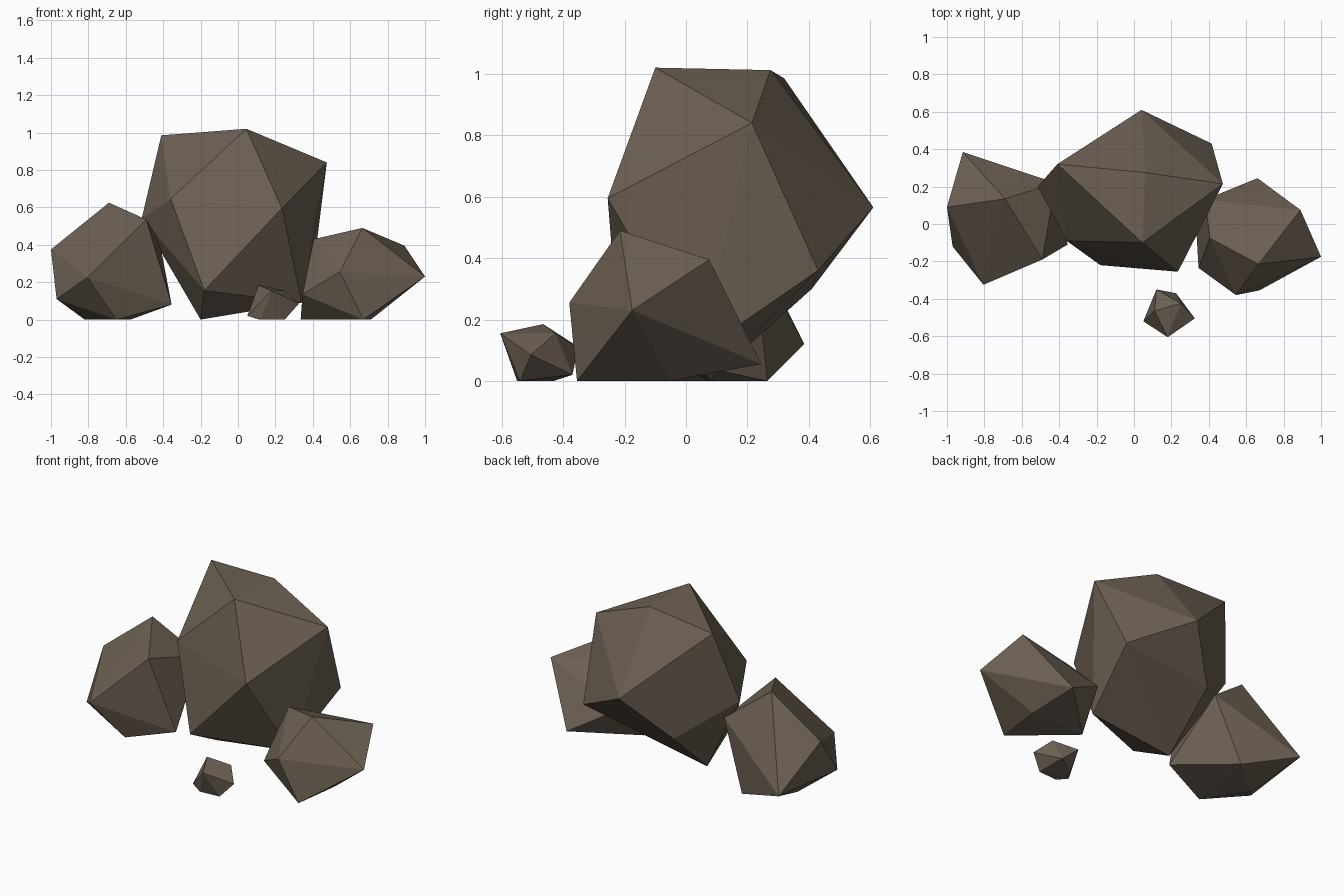
import bpy, bmesh

# One flat colour for all the stone
stone = bpy.data.materials.new("brown_grey_stone")
stone.diffuse_color = (0.15, 0.117, 0.087, 1)


def rock(name, corners):
    """Faceted boulder: the convex hull of a few corner points."""
    bm = bmesh.new()
    for co in corners:
        bm.verts.new(co)
    res = bmesh.ops.convex_hull(bm, input=bm.verts[:])
    loose = {v for v in res["geom_interior"] + res["geom_unused"]
             if isinstance(v, bmesh.types.BMVert) and not v.link_faces}
    bmesh.ops.delete(bm, geom=list(loose), context='VERTS')
    bmesh.ops.recalc_face_normals(bm, faces=bm.faces[:])
    mesh = bpy.data.meshes.new(name)
    bm.to_mesh(mesh)
    bm.free()
    mesh.materials.append(stone)
    obj = bpy.data.objects.new(name, mesh)
    bpy.context.collection.objects.link(obj)
    return obj


# Tall boulder in the middle
rock("large_boulder", [
    (-.41, .32, .985), (.045, -.10, 1.02), (.06, .275, 1.012),
    (.475, .215, .84), (.235, -.255, .595), (-.36, -.09, .645),
    (-.515, .2, .54), (-.18, -.22, .155), (.04, .61, .565),
    (.415, .43, .36), (-.2, .41, .30), (-.2, .075, 0), (.34, .04, .09)])

# Boulder on the left
rock("left_boulder", [
    (-1, .09, .375), (-.69, .135, .625), (-.49, -.19, .535),
    (-.805, -.325, .225), (-.97, -.12, .11), (-.355, -.11, .08),
    (-.915, .385, .12), (-.42, .22, .42), (-.575, .265, 0),
    (-.82, .06, 0), (-.65, -.195, 0)])

# Low boulder on the right
rock("right_boulder", [
    (1, -.175, .23), (.89, .075, .395), (.665, -.215, .49),
    (.545, -.38, .255), (.345, -.235, .135), (.405, -.075, .43),
    (.66, .245, .055), (.67, -.355, 0), (.71, -.05, 0),
    (.335, -.06, 0), (.38, .13, .22)])

# Small stone in front
rock("small_stone", [
    (.11, -.465, .185), (.18, -.605, .155), (.25, -.425, .155),
    (.325, -.505, .085), (.05, -.52, .02), (.12, -.35, .11),
    (.225, -.37, .02), (.115, -.43, 0), (.25, -.54, 0), (.12, -.55, 0)])
